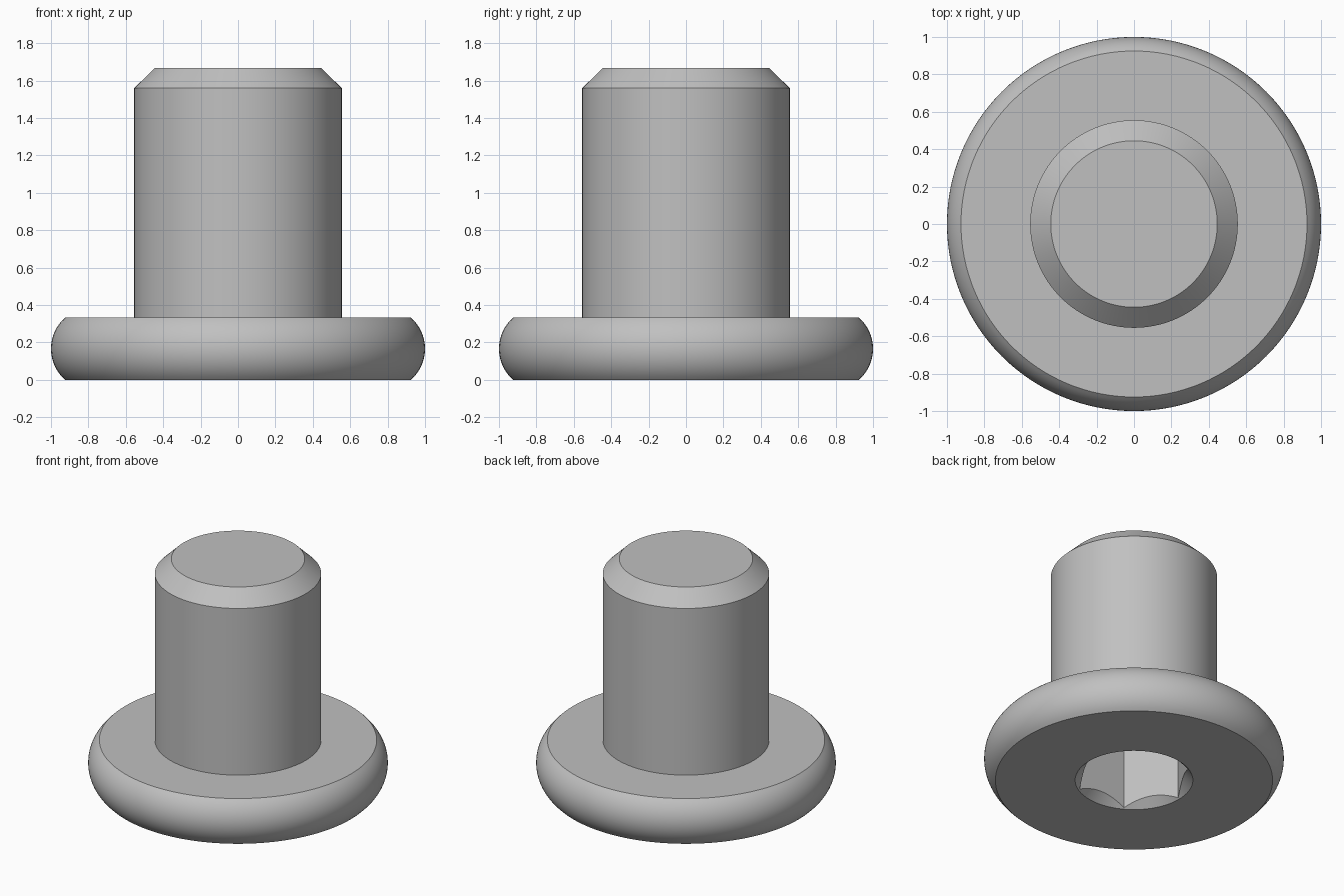
import bpy, bmesh, math

old = bpy.data.objects.get("Cube")
if old:
    bpy.data.objects.remove(old, do_unlink=True)

HEAD_R, HEAD_EDGE_R, HEAD_H = 1.0, 0.925, 0.333
SHAFT_R, TIP_R, CHAMFER_Z, TOP_Z = 0.555, 0.445, 1.56, 1.667
HEX_R, RIM_R, SOCKET_DEPTH = 0.385, 0.393, 0.5

steel = bpy.data.materials.new("grey steel")
steel.use_nodes = True
colour = (0.53, 0.53, 0.53, 1)
steel.diffuse_color = colour
steel.node_tree.nodes["Principled BSDF"].inputs["Base Color"].default_value = colour


def lathe(name, profile, sides):
    """Turn a (radius, z) profile around z and cap both ends."""
    bm = bmesh.new()
    rings = []
    for r, z in profile:
        angles = [math.tau * i / sides for i in range(sides)]
        rings.append([bm.verts.new((r * math.cos(a), r * math.sin(a), z)) for a in angles])
    for low, high in zip(rings, rings[1:]):
        for i in range(sides):
            j = (i + 1) % sides
            bm.faces.new((low[i], low[j], high[j], high[i]))
    bm.faces.new(rings[0][::-1])
    bm.faces.new(rings[-1])
    mesh = bpy.data.meshes.new(name)
    bm.to_mesh(mesh)
    bm.free()
    mesh.materials.append(steel)
    obj = bpy.data.objects.new(name, mesh)
    bpy.context.collection.objects.link(obj)
    return obj


# Rounded head edge: an arc through the two flat rims and the widest point
half = HEAD_H / 2
bulge = HEAD_R - HEAD_EDGE_R
arc_r = (half ** 2 + bulge ** 2) / (2 * bulge)
span = math.asin(half / arc_r)
STEPS = 16
profile = []
for i in range(STEPS + 1):
    a = span * (2 * i / STEPS - 1)
    profile.append((HEAD_R - arc_r + arc_r * math.cos(a), half + arc_r * math.sin(a)))

# Shaft with chamfered tip
profile += [(SHAFT_R, HEAD_H), (SHAFT_R, CHAMFER_Z), (TIP_R, TOP_Z)]
bolt = lathe("bolt", profile, 128)

# Hexagonal socket and its conical lead-in, cut from below
hexagon = lathe("hex_cutter", [(HEX_R, -0.1), (HEX_R, SOCKET_DEPTH)], 6)
cone = lathe("lead_in_cutter", [(RIM_R + 0.1, -0.1), (RIM_R - 0.15, 0.15)], 128)
for cutter in (hexagon, cone):
    cutter.hide_render = True
    cut = bolt.modifiers.new(cutter.name, "BOOLEAN")
    cut.operation = "DIFFERENCE"
    cut.solver = "EXACT"
    cut.object = cutter

bpy.context.view_layer.objects.active = bolt
bpy.ops.object.select_all(action="DESELECT")
bolt.select_set(True)
for name in [m.name for m in bolt.modifiers]:
    bpy.ops.object.modifier_apply(modifier=name)
for cutter in (hexagon, cone):
    bpy.data.objects.remove(cutter, do_unlink=True)

bpy.ops.object.shade_smooth_by_angle(angle=math.radians(25))
